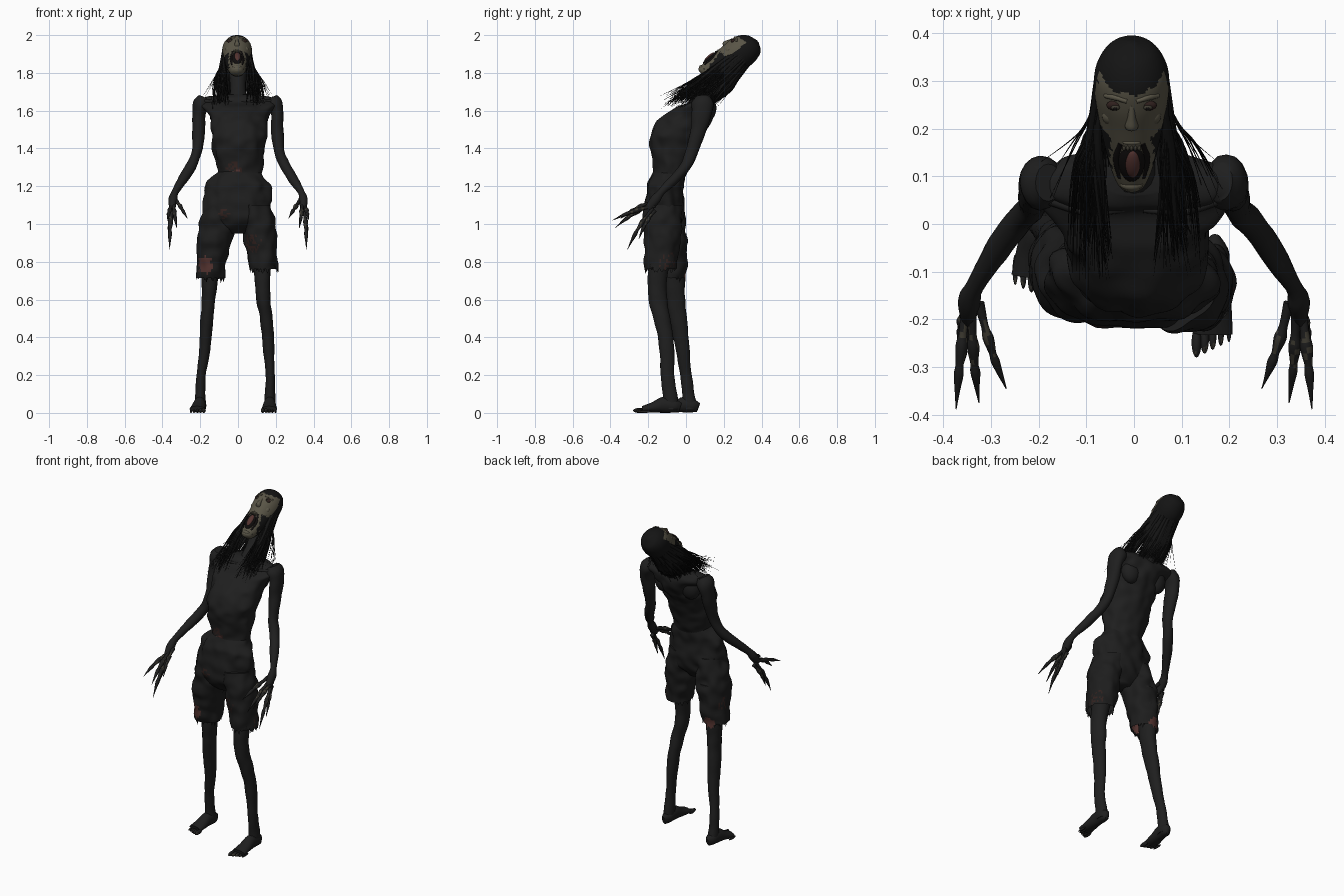
import bpy, bmesh, math, random
from mathutils import Vector, Matrix, noise

random.seed(4)
if "Cube" in bpy.data.objects:
    bpy.data.objects.remove(bpy.data.objects["Cube"])


def material(name, r, g, b):
    m = bpy.data.materials.new(name)
    m.use_nodes = True
    m.diffuse_color = (r, g, b, 1)
    bsdf = m.node_tree.nodes["Principled BSDF"]
    bsdf.inputs["Base Color"].default_value = (r, g, b, 1)
    bsdf.inputs["Roughness"].default_value = 0.9
    return m


SKIN = material("charred skin", .0135, .0135, .0135)
CLOTH = material("dark cloth", .0125, .0125, .0125)
HAIR = material("black hair", .007, .007, .007)
FACE = material("pale olive face", .1, .09, .062)
BONE = material("dirty bone", .05, .045, .032)
GORE = material("raw wound", .088, .033, .029)
SCAB = material("dried blood", .03, .015, .013)
VOID = material("mouth dark", .005, .004, .004)


def finish(ob):
    bpy.context.view_layer.objects.active = ob
    ob.select_set(True)
    bpy.ops.object.shade_smooth_by_angle(angle=math.radians(60))
    ob.select_set(False)
    return ob


def spline(rows, steps):
    """Catmull-Rom samples through rows of x, y, z, rx, ry."""
    v = [Vector(r) for r in rows]
    v = [v[0] * 2 - v[1]] + v + [v[-1] * 2 - v[-2]]
    out = []
    for a, b, c, d in zip(v, v[1:], v[2:], v[3:]):
        for k in range(steps):
            t = k / steps
            out.append((b * 2 + (c - a) * t + (a * 2 - b * 5 + c * 4 - d) * t * t
                        + (b * 3 - a - c * 3 + d) * t ** 3) / 2)
    return out + [v[-2]]


def loft(name, rows, mat, sides=16, steps=4, flat=False, rough=0, ragged=0, matrix=None):
    """Tube of ellipses along a path; ragged leaves the last end open and torn."""
    pts = spline(rows, steps)
    centres = [Vector(p[:3]) for p in pts]
    last = len(pts) - 1
    bm = bmesh.new()
    rings = []
    for i, (p, c) in enumerate(zip(pts, centres)):
        t = Vector((0, 0, 1))
        if not flat:
            t = (centres[min(i + 1, last)] - centres[max(i - 1, 0)]).normalized()
        u = (Vector((1, 0, 0)) - t * t.x).normalized()
        w = t.cross(u)
        ring = []
        for k in range(sides):
            a = math.tau * k / sides
            q = u * math.cos(a) * max(p[3], .001) + w * math.sin(a) * max(p[4], .001)
            q *= 1 + rough * noise.noise((c + q) * 16)
            if ragged and i == last:
                q.z += random.uniform(-.3, 1) * ragged
            ring.append(bm.verts.new(c + q))
        rings.append(ring)
    for r, s in zip(rings, rings[1:]):
        for k in range(sides):
            bm.faces.new((r[k - 1], r[k], s[k], s[k - 1]))
    bm.faces.new(rings[0])
    if not ragged:
        bm.faces.new(rings[-1])
    bmesh.ops.recalc_face_normals(bm, faces=bm.faces)
    me = bpy.data.meshes.new(name)
    bm.to_mesh(me)
    bm.free()
    me.materials.append(mat)
    if matrix:
        me.transform(matrix)
    ob = bpy.data.objects.new(name, me)
    bpy.context.collection.objects.link(ob)
    return finish(ob)


def paint(ob, centre, radius, mat, density=1.0):
    """Give the faces near a point another colour, with a torn edge."""
    ob.data.materials.append(mat)
    for f in ob.data.polygons:
        d = (f.center - Vector(centre)).length
        if d < radius * (1 + .35 * noise.noise(f.center * 60)) and random.random() < density:
            f.material_index = len(ob.data.materials) - 1


def blob(name, loc, size, mat, matrix=Matrix()):
    bpy.ops.mesh.primitive_uv_sphere_add(segments=16, ring_count=10, radius=1)
    ob = bpy.context.object
    ob.name = name
    ob.data.transform(matrix @ Matrix.Translation(loc) @ Matrix.Diagonal((*size, 1)))
    ob.data.materials.append(mat)
    ob.select_set(False)
    return finish(ob)


# Torso, arched backwards
torso = loft("torso", [
    (0, -.105, 1.08, .15, .09), (.005, -.105, 1.2, .13, .085), (.01, -.085, 1.27, .115, .088),
    (.005, -.07, 1.37, .136, .112), (.005, -.06, 1.45, .145, .133), (.01, -.01, 1.54, .152, .14),
    (0, .04, 1.605, .175, .115), (0, .083, 1.643, .218, .072), (0, .088, 1.67, .19, .052),
    (0, .1, 1.685, .07, .04)], SKIN, 72, 10, True, .12)
paint(torso, (-.02, -.17, 1.285), .042, SCAB, .6)
paint(torso, (-.01, -.175, 1.28), .024, GORE, .35)
paint(torso, (.08, -.15, 1.6), .04, SCAB, .1)
loft("neck", [(0, .08, 1.62, .06, .06), (0, .14, 1.7, .042, .045), (0, .2, 1.78, .045, .05),
              (0, .25, 1.85, .05, .05)], SKIN, rough=.05)
for s, side in ((-1, "right"), (1, "left")):
    blob(side + "_shoulder_blade", (s * .09, .08, 1.58), (.06, .05, .075), SKIN)
    loft(side + "_collar_bone", [(s * .02, .03, 1.65, .007, .007), (s * .1, .025, 1.648, .008, .008),
                                 (s * .18, .05, 1.65, .01, .01)], SKIN, 8)

# Arms, hands and clawed fingers
for s, side in ((-1, "right"), (1, "left")):
    loft(side + "_arm", [
        (s * .18, .088, 1.672, .03, .04), (s * .192, .088, 1.64, .044, .058), (s * .207, .083, 1.58, .034, .05),
        (s * .208, .06, 1.48, .033, .04), (s * .22, .03, 1.38, .026, .032), (s * .248, 0, 1.31, .028, .028),
        (s * .29, -.06, 1.24, .026, .026), (s * .333, -.13, 1.17, .018, .02),
        (s * .345, -.16, 1.13, .024, .026), (s * .346, -.2, 1.08, .016, .02)], SKIN, rough=.15)
    claws = [("thumb", .325, .268, -.345, 1.03), ("index_finger", .34, .325, -.375, .98),
             ("middle_finger", .35, .373, -.388, 1.02), ("ring_finger", .35, .362, -.31, .865),
             ("little_finger", .347, .368, -.25, .92)]
    for n, (finger, bx, tx, ty, tz) in enumerate(claws):
        base = Vector((s * bx, -.165 - .01 * (n % 2), 1.12 - .012 * n))
        tip = Vector((s * tx, ty, tz))
        rows = []
        for f, r in ((0, .012), (.25, .009), (.38, .013), (.55, .008), (.65, .01), (.8, .006), (1, .0008)):
            p = base.lerp(tip, f) + Vector((s * .003, -.006, .008)) * math.sin(f * math.pi)
            rows.append((*p, r, r))
        ob = loft(side + "_" + finger, rows, SKIN, 8, 3, rough=.2)
        paint(ob, base.lerp(tip, .4), .045, BONE, .2)

# Torn shorts
pelvis = loft("shorts_hips", [
    (.008, -.09, 1.28, .108, .08), (.003, -.1, 1.24, .14, .09), (0, -.11, 1.19, .172, .097),
    (-.005, -.115, 1.08, .184, .103), (0, -.115, 1.01, .16, .095), (0, -.112, .95, .05, .05)],
    CLOTH, 64, 8, True, .16)
paint(pelvis, (-.07, -.21, 1.06), .03, SCAB, .5)
paint(pelvis, (.06, -.2, .95), .04, SCAB, .3)
cuff_r = loft("right_shorts_leg", [
    (-.09, -.11, 1.1, .085, .09), (-.115, -.1, .98, .095, .1), (-.135, -.09, .85, .085, .095),
    (-.145, -.08, .7, .075, .078)], CLOTH, 64, 10, True, .18, .04)
cuff_l = loft("left_shorts_leg", [
    (.09, -.12, 1.1, .085, .098), (.11, -.125, .98, .09, .1), (.125, -.13, .86, .08, .092),
    (.137, -.135, .75, .072, .085)], CLOTH, 64, 10, True, .18, .045)
paint(cuff_r, (-.17, -.155, .785), .045, GORE)
paint(cuff_r, (-.15, .0, .72), .035, GORE)
paint(cuff_r, (-.21, -.06, .85), .04, SCAB, .3)
paint(cuff_l, (.07, -.2, .9), .05, SCAB, .5)
paint(cuff_l, (.07, -.2, .9), .035, BONE, .2)
paint(cuff_l, (.19, -.1, .8), .05, SCAB, .25)

# Thin legs, long feet and toes
legs = {
    "right": [(-.12, -.07, .95, .065, .075), (-.148, -.06, .72, .045, .055), (-.155, -.055, .6, .036, .052),
              (-.166, -.04, .48, .034, .046), (-.175, -.02, .35, .03, .037), (-.195, 0, .2, .025, .03),
              (-.2, .012, .1, .027, .034), (-.2, .02, .02, .03, .04)],
    "left": [(.12, -.11, .95, .065, .075), (.13, -.15, .72, .042, .052), (.135, -.15, .6, .038, .05),
             (.15, -.13, .5, .034, .045), (.16, -.105, .38, .031, .04), (.17, -.098, .2, .024, .036),
             (.17, -.085, .1, .027, .037), (.17, -.075, .02, .03, .04)]}
feet = {"right": ((-.195, .06), (-.215, -.11)), "left": ((.17, -.035), (.165, -.23))}
for side, rows in legs.items():
    loft(side + "_leg", rows, SKIN, 20, 6, True, .12)
    heel, ball = (Vector((x, y, 0)) for x, y in feet[side])
    loft(side + "_foot", [
        (*(heel.lerp(ball, f) + Vector((0, 0, h + .002))), w, h) for f, w, h in
        ((-.03, .012, .025), (.12, .03, .034), (.4, .032, .042), (.7, .038, .028), (1, .042, .017))], SKIN)
    inner = 1 if side == "right" else -1
    for n in range(5):
        x = ball.x + inner * (.034 - .017 * n)
        r = .013 - .0015 * n
        toe = blob(f"{side}_toe_{n + 1}", (x, ball.y - .018 + .008 * n, r), (r * .8, .032, r), SKIN)
        paint(toe, (x, ball.y - .05 + .008 * n, r), .018, BONE, .4)

# Head, thrown back: local z is the crown, local -y the face
HEAD = Matrix.Translation((-.005, .24, 1.87)) @ Matrix.Rotation(math.radians(-52), 4, "X")
head = loft("head", [
    (0, -.05, -.172, .012, .012), (0, -.042, -.16, .03, .03), (0, -.03, -.12, .046, .047),
    (0, -.018, -.06, .06, .064), (0, -.006, 0, .071, .078), (0, 0, .06, .079, .086),
    (0, .002, .11, .074, .078), (0, .008, .15, .05, .052), (0, .01, .17, .008, .008)],
    HAIR, 80, 10, True, matrix=HEAD)
head.data.materials.append(FACE)
to_local = HEAD.inverted()
for f in head.data.polygons:
    c = to_local @ f.center
    edge = .008 * noise.noise(c * 50)
    cheek_width = .08 if c.z > -.015 else .046
    if c.y < -.022 + edge and c.z < .1 + 4 * c.x ** 2 + edge and abs(c.x) < cheek_width + 2 * edge:
        f.material_index = 1
loft("nose", [(0, -.078, .075, .007, .007), (0, -.084, .045, .009, .011), (0, -.084, .022, .014, .016),
              (0, -.074, .008, .011, .008)], FACE, 12, 4, True, matrix=HEAD)
for s, side in ((-1, "right"), (1, "left")):
    blob(side + "_eye_socket", (s * .034, -.073, .068), (.019, .009, .012), SCAB, HEAD)
    blob(side + "_eyeball", (s * .034, -.076, .068), (.011, .01, .007), BONE, HEAD)
    blob(side + "_pupil", (s * .034, -.085, .068), (.004, .003, .004), VOID, HEAD)
    loft(side + "_brow", [(s * .01, -.082, .086, .005, .005), (s * .034, -.076, .09, .005, .006),
                          (s * .056, -.058, .082, .004, .005)], FACE, 8, matrix=HEAD)
    blob(side + "_cheek", (s * .044, -.051, .022), (.018, .016, .02), FACE, HEAD)
    loft(side + "_mouth_corner", [(s * .022, -.074, -.03, .007, .008), (s * .03, -.066, -.08, .009, .008),
                                  (s * .024, -.064, -.13, .006, .006)], VOID, 8, matrix=HEAD)
blob("open_mouth", (0, -.074, -.08), (.028, .014, .053), VOID, HEAD)
blob("tongue", (.002, -.082, -.08), (.016, .011, .036), GORE, HEAD)
blob("upper_lip", (0, -.079, -.025), (.02, .007, .006), FACE, HEAD)
blob("chin", (0, -.06, -.15), (.026, .018, .013), FACE, HEAD)
for n in range(-2, 3):
    blob(f"upper_tooth_{n + 3}", (n * .008, -.084, -.038), (.0035, .004, .006), BONE, HEAD)

# Long hair: heavy locks, fine strands, front locks over the chest, loose wisps
hair = bpy.data.curves.new("long_hair", "CURVE")
hair.dimensions = "3D"
hair.bevel_depth = 1
hair.bevel_resolution = 0
hair.resolution_u = 5
hair.materials.append(HAIR)


def strand(points, width):
    sp = hair.splines.new("NURBS")
    sp.points.add(len(points) - 1)
    for k, p in enumerate(points):
        sp.points[k].co = (*p, 1)
        sp.points[k].radius = width * (1, 1, .75, .08)[k]
    sp.order_u = 3
    sp.use_endpoint_u = True


rnd = random.uniform
for i in range(320):
    heavy = i < 110
    a = rnd(-1.85, 1.85)
    sx, cy = math.sin(a), math.cos(a)
    hang = max(cy, 0)
    spread = rnd(.85, 1.1) if heavy else rnd(.8, 1.35)
    end = Vector((.105 * sx * spread, .01 + .15 * cy + rnd(-.05, .03), 1.66 + rnd(-.03, .03)))
    if not heavy:
        end += Vector((0, -.08 * rnd(0, 1), -.04 * rnd(0, 1)))
    strand([HEAD @ Vector((.068 * sx, .07 * cy, rnd(-.01, .08))),
            HEAD @ Vector((.084 * sx, .08 * cy + .02 * hang, -.07 + .02 * hang)),
            HEAD @ Vector((.1 * sx * spread, .07 * cy + .06 * hang ** 2, -.17 + .07 * hang)), end],
           .011 if heavy else .0028)
for i in range(90):
    s = (-1, 1)[i % 2]
    strand([HEAD @ Vector((s * .068, -.012, rnd(.0, .05))), HEAD @ Vector((s * .074, rnd(-.035, -.005), -.06)),
            HEAD @ Vector((s * rnd(.055, .085), rnd(-.045, .01), -.16)),
            (s * rnd(.04, .12), rnd(-.12, -.01), rnd(1.62, 1.7))], .008 if i < 24 else .0028)
for i in range(16):
    s = 1 if i < 12 else -1
    strand([HEAD @ Vector((s * .07, .02, .03)), HEAD @ Vector((s * .09, .02, -.05)),
            (s * rnd(.11, .14), .17, 1.76), (s * rnd(.13, .22), rnd(.0, .14), rnd(1.62, 1.7))], .0018)
bpy.context.collection.objects.link(bpy.data.objects.new("long_hair", hair))
